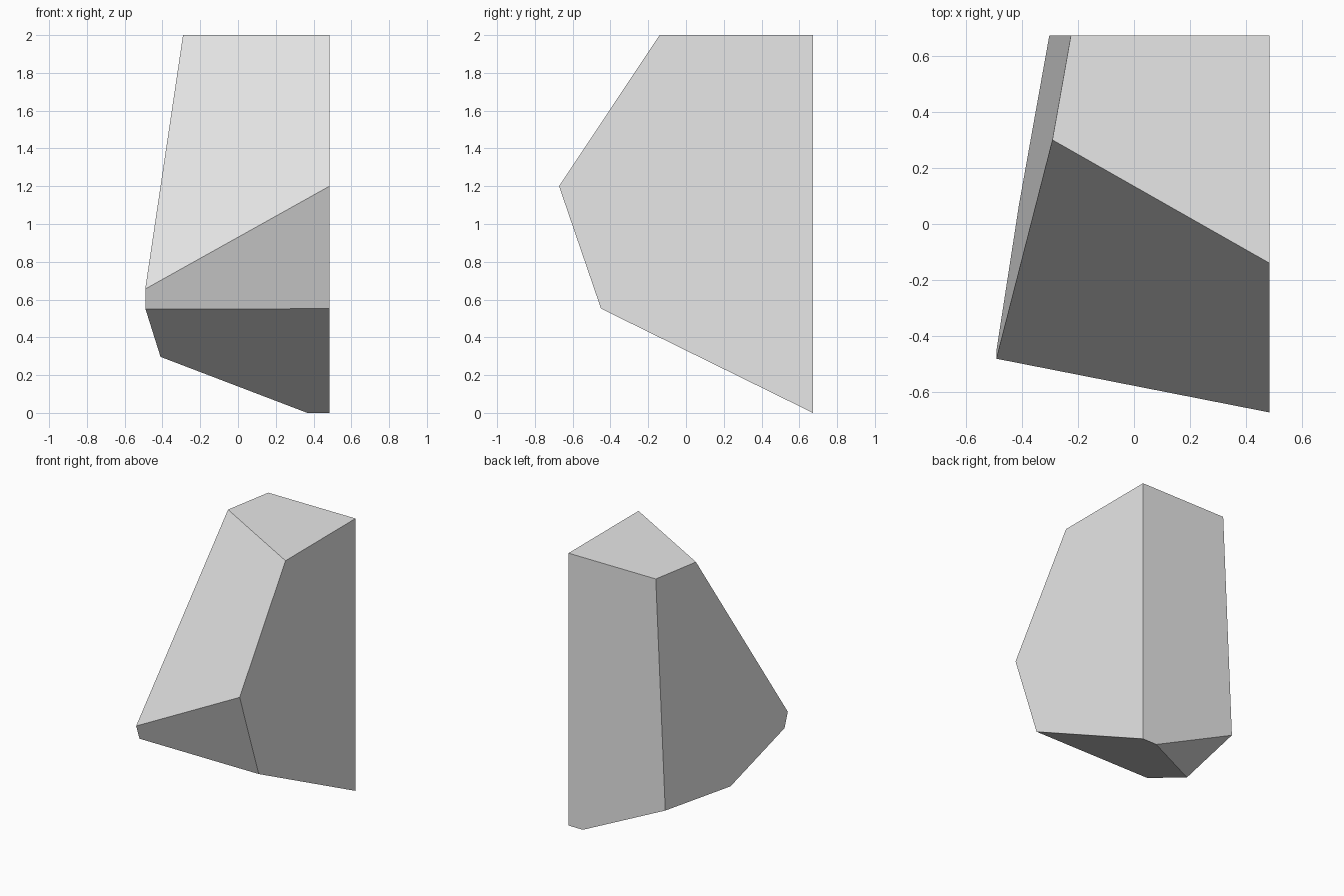
import bpy
import bmesh
from mathutils import Vector

if "Cube" in bpy.data.objects:
    bpy.data.objects.remove(bpy.data.objects["Cube"], do_unlink=True)

HX, HY, H = 0.484, 0.672, 2.0

# Grey stone material
stone = bpy.data.materials.new("grey_stone")
stone.use_nodes = True
grey = (0.8, 0.8, 0.8, 1.0)
stone.diffuse_color = grey
stone.node_tree.nodes["Principled BSDF"].inputs["Base Color"].default_value = grey

# Block that the facets are cut from
bm = bmesh.new()
bmesh.ops.create_cube(bm, size=1.0)
for v in bm.verts:
    v.co = Vector((v.co.x * 2.2 * HX if v.co.x > 0 else v.co.x * 2.4 * HX,
                   v.co.y * 2 * HY, (v.co.z + 0.5) * H))
    if v.co.x > 0:
        v.co.x = HX

CORE = Vector((0.1, 0.1, 1.0))


def slice_off(a, b, c):
    """Cut along the plane through three points, keep the core side, cap it."""
    a, b, c = Vector(a), Vector(b), Vector(c)
    normal = (b - a).cross(c - a).normalized()
    if normal.dot(CORE - a) > 0:
        normal.negate()
    bmesh.ops.bisect_plane(bm, geom=bm.verts[:] + bm.edges[:] + bm.faces[:],
                           dist=1e-5, plane_co=a, plane_no=normal,
                           clear_outer=True)
    rim = [e for e in bm.edges if e.is_boundary]
    if rim:
        bmesh.ops.contextual_create(bm, geom=rim)


top_corner = (-0.291, 0.30, H)
front_peak = (HX, -HY, 1.2)
back_foot = (0.367, HY, 0)

# Leaning side, long front slope, front chin, underside, lower back corner
slice_off(top_corner, (-0.225, HY, H), (-0.302, HY, 0.32))
slice_off(top_corner, (HX, -0.14, H), front_peak)
slice_off(front_peak, (HX, -0.45, 0.552), (-HX, -0.48, 0.655))
slice_off((HX, -0.45, 0.552), (-HX, -0.45, 0.552), (HX, HY, 0))
slice_off(back_foot, (-0.406, 0.072, 0.295), (-0.302, HY, 0.32))

bmesh.ops.recalc_face_normals(bm, faces=bm.faces[:])
mesh = bpy.data.meshes.new("rock_shard")
bm.to_mesh(mesh)
bm.free()
mesh.materials.append(stone)
rock = bpy.data.objects.new("rock_shard", mesh)
bpy.context.scene.collection.objects.link(rock)
